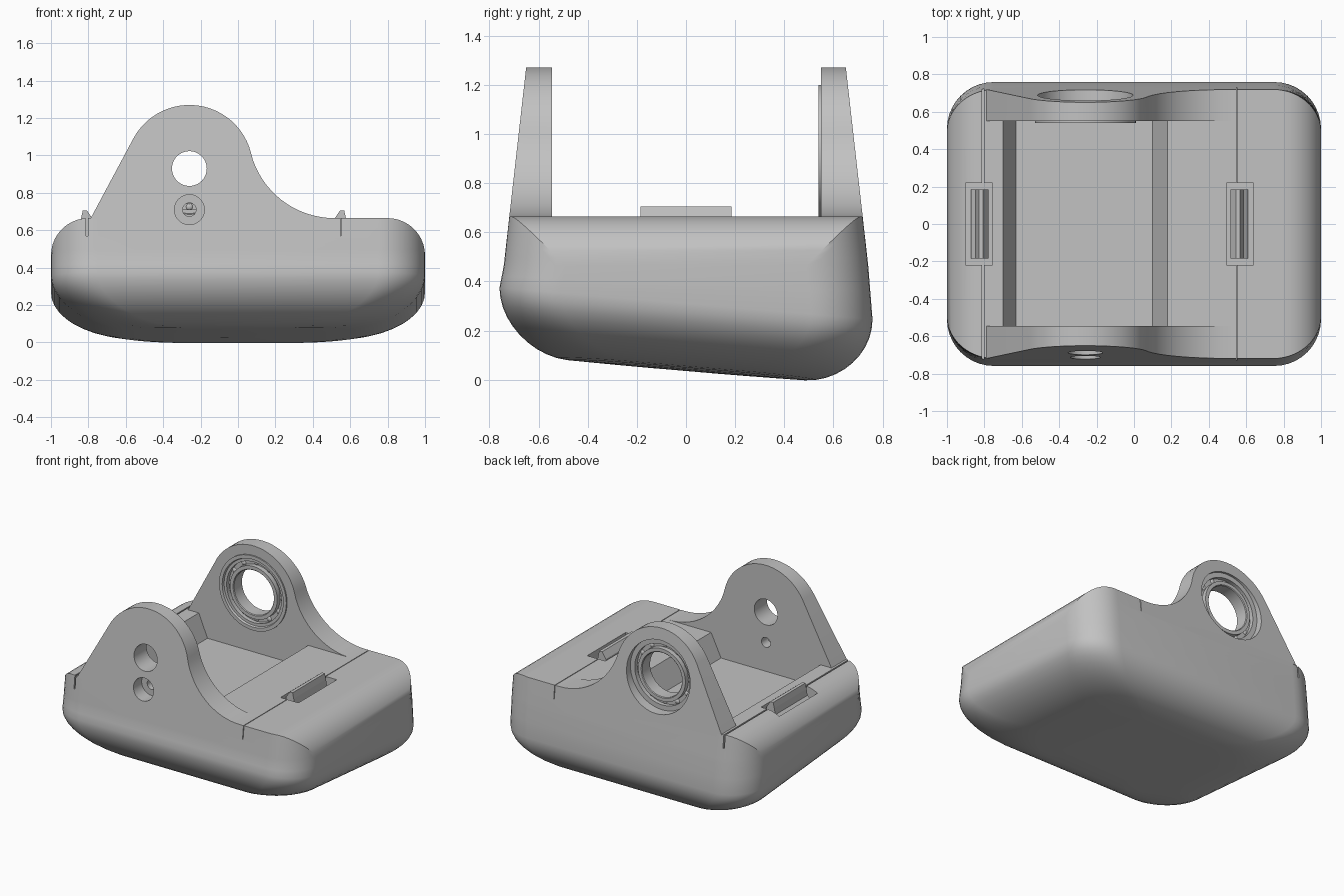
import bpy, bmesh
from math import sin, cos, pi, radians, acos

old = bpy.data.objects.get("Cube")
if old:
    bpy.data.objects.remove(old, do_unlink=True)

grey = bpy.data.materials.new("matte grey")
grey.use_nodes = True
COL = (0.54, 0.54, 0.54, 1)
grey.diffuse_color = COL
grey.node_tree.nodes["Principled BSDF"].inputs["Base Color"].default_value = COL

TOP = 0.665            # height of the base deck
AX, AZ = -0.26, 0.93   # pivot axis


def finish(name, bm):
    bmesh.ops.remove_doubles(bm, verts=bm.verts, dist=0.0001)
    bmesh.ops.recalc_face_normals(bm, faces=bm.faces)
    me = bpy.data.meshes.new(name)
    bm.to_mesh(me)
    bm.free()
    me.materials.append(grey)
    ob = bpy.data.objects.new(name, me)
    bpy.context.collection.objects.link(ob)
    return ob


def smooth(ob, angle=30):
    bpy.ops.object.select_all(action="DESELECT")
    ob.select_set(True)
    bpy.context.view_layer.objects.active = ob
    bpy.ops.object.shade_smooth_by_angle(angle=radians(angle))


def loft(name, rings, closed=False):
    """Skin a list of equal-length point rings."""
    bm = bmesh.new()
    rows = [[bm.verts.new(p) for p in ring] for ring in rings]
    n = len(rows[0])
    pairs = list(zip(rows, rows[1:]))
    if closed:
        pairs.append((rows[-1], rows[0]))
    for a, b in pairs:
        for i in range(n):
            j = (i + 1) % n
            bm.faces.new((a[i], a[j], b[j], b[i]))
    if not closed:
        bm.faces.new(rows[0])
        bm.faces.new(rows[-1])
    return finish(name, bm)


def prism(name, pts, near, far):
    """Extrude an x-z outline between two y values or y(z) functions."""
    f = lambda v, z: v(z) if callable(v) else v
    return loft(name, [[(x, f(v, z), z) for x, z in pts] for v in (near, far)])


def box(name, x0, x1, y, z0, z1):
    return prism(name, [(x0, z0), (x1, z0), (x1, z1), (x0, z1)], -y, y)


def disc(name, x, z, r, y0, y1, n=48):
    pts = [(x + r * cos(2 * pi * i / n), z + r * sin(2 * pi * i / n)) for i in range(n)]
    return prism(name, pts, y0, y1)


def cut(targets, cutter):
    for ob in targets:
        mod = ob.modifiers.new("cut", "BOOLEAN")
        mod.operation, mod.solver, mod.object = "DIFFERENCE", "EXACT", cutter
        bpy.context.view_layer.objects.active = ob
        bpy.ops.object.modifier_apply(modifier=mod.name)
    bpy.data.objects.remove(cutter, do_unlink=True)


def draft(z):
    return 0.76 - 0.113 * (z - 0.3)


# Base: rounded tub with a tilted, slightly crowned underside
def ring(z, hx, hy, r, clip=1.0):
    """Rounded rectangle whose ends are trimmed at x = +-clip."""
    tilt = min(1, max(0, (0.465 - z) / 0.155))
    crown = max(0, (0.31 - z) / 0.275)
    t0 = acos(min(1, (clip - hx + r) / r))
    arc = [t0 + (pi / 2 - t0) * i / 10 for i in range(11)]
    out = []
    for sx, sy in ((1, 1), (-1, 1), (-1, -1), (1, -1)):
        for t in (arc if sx * sy > 0 else arc[::-1]):
            x, y = sx * (hx - r + r * cos(t)), sy * (hy - r + r * sin(t))
            out.append((x, y, z - 0.085 * y * tilt + 0.04 * x * x * crown))
    return out


R = 0.275
rings = [ring(0.035, 0.6 * s, (draft(0.31) - R) * s, 0.3 * s) for s in (0.25, 0.5, 0.75)]
for i in range(11):
    t = i * pi / 20
    k = 1 - sin(t)
    rings.append(ring(0.035 + R * (1 - cos(t)), 1 - 0.4 * k, draft(0.31) - R * k, 0.25 + 0.05 * k))
rings.append(ring(0.39, 1, draft(0.39), 0.25))
for i in range(11):
    t = i * pi / 20
    z = TOP - 0.2 + 0.2 * sin(t)
    rings.append(ring(z, 1, draft(z), 0.25, 0.8 + 0.2 * cos(t)))
base = loft("base", rings)

# Sunken tray between the ears, and the two seams across the deck
cut([base], prism("tray_cutter", [(-0.63, 0.5), (0.1, 0.5), (0.18, TOP), (0.18, 0.8),
                                  (-0.7, 0.8), (-0.7, TOP)], -0.545, 0.55))
cut([base], box("seam_cutter", -0.813, -0.803, 0.9, 0.57, 0.8))
cut([base], box("seam_cutter", 0.547, 0.552, 0.9, 0.57, 0.8))

# Latch pockets and hooked latches, mirrored about the middle of the tray
hook = [(0.515, 0.56), (0.515, 0.66), (0.545, 0.705), (0.568, 0.705),
        (0.577, TOP), (0.585, 0.62), (0.61, 0.6), (0.61, 0.56)]
for label, s in (("left", 1), ("right", -1)):
    place = lambda x: s * (x + 0.131) - 0.131
    x0, x1 = sorted((place(0.495), place(0.64)))
    cut([base], box("pocket_cutter", x0, x1, 0.22, 0.57, 0.8))
    prism(label + "_latch", [(place(x), z) for x, z in hook], -0.185, 0.185)

# Ears: straight flank, round head, concave sweep tangent to head and deck
outline = [(-0.79, 0.66)]
for i in range(25):
    t = radians(150 - 135.9 * i / 24)
    outline.append((AX + 0.34 * cos(t), AZ + 0.34 * sin(t)))
for i in range(1, 17):
    t = radians(194.1 + 75.9 * i / 16)
    outline.append((0.515 + 0.46 * cos(t), 1.125 + 0.46 * sin(t)))
outline.append((0.515, 0.66))
front_ear = prism("front_ear", outline, lambda z: -draft(z), -0.545)
back_ear = prism("back_ear", outline, 0.55, draft)

# Pivot hole and counterbored screw hole in front, bearing seat at the back
cut([front_ear], disc("pivot_cutter", AX, AZ, 0.093, -0.9, -0.4))
cut([front_ear, base], disc("bore_cutter", AX, 0.71, 0.08, -0.9, -0.62))
cut([front_ear], disc("screw_cutter", AX, 0.71, 0.036, -0.9, -0.4, 24))
cut([back_ear], disc("seat_cutter", AX, AZ, 0.255, 0.4, 0.9))


# Bearing: turned races with balls between them
def turned(name, profile, n=64):
    rows = []
    for i in range(n):
        t = 2 * pi * i / n
        rows.append([(AX + r * cos(t), y, AZ + r * sin(t)) for r, y in profile])
    return loft(name, rows, closed=True)


outer = turned("bearing_outer_race", [(0.27, 0.54), (0.245, 0.54), (0.24, 0.555), (0.22, 0.555),
                                      (0.22, 0.645), (0.255, 0.645), (0.255, 0.55), (0.27, 0.55)])
inner = turned("bearing_inner_race", [(0.19, 0.55), (0.165, 0.55), (0.16, 0.555), (0.16, 0.645),
                                      (0.165, 0.65), (0.19, 0.65)])
cage = turned("bearing_cage", [(0.221, 0.585), (0.189, 0.585), (0.189, 0.615), (0.221, 0.615)])

bm = bmesh.new()
for i in range(12):
    t = 2 * pi * i / 12
    made = bmesh.ops.create_uvsphere(bm, u_segments=12, v_segments=8, radius=0.024)
    bmesh.ops.translate(bm, verts=made["verts"],
                        vec=(AX + 0.205 * cos(t), 0.6, AZ + 0.205 * sin(t)))
balls = finish("bearing_balls", bm)

for ob in (base, front_ear, back_ear, outer, inner, cage, balls):
    smooth(ob)
